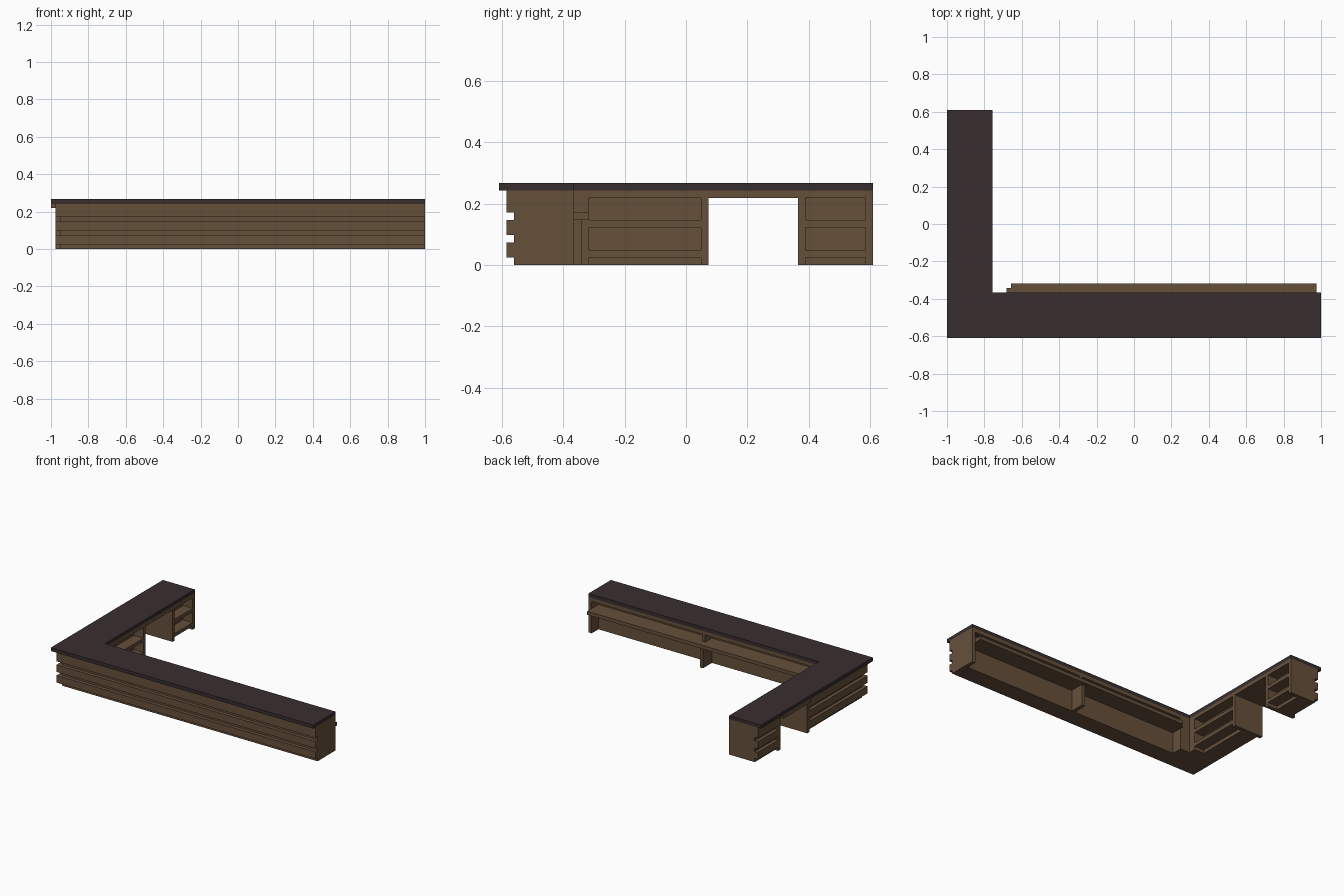
import bpy, bmesh

cube = bpy.data.objects.get("Cube")
if cube:
    bpy.data.objects.remove(cube, do_unlink=True)

U = 1 / 41  # grid module: the counter is 82 x 50 x 11 modules


def material(name, rgb):
    m = bpy.data.materials.new(name)
    m.use_nodes = True
    m.diffuse_color = (*rgb, 1)
    bsdf = m.node_tree.nodes["Principled BSDF"]
    bsdf.inputs["Base Color"].default_value = (*rgb, 1)
    bsdf.inputs["Roughness"].default_value = 0.8
    return m


WOOD = material("brown wood", (0.133, 0.080, 0.044))
DARK = material("dark worktop", (0.040, 0.027, 0.028))


def prism(name, outline, z0, z1, mat=WOOD):
    """Extrude a plan outline, given in modules, from z0 to z1."""
    bm = bmesh.new()
    face = bm.faces.new([bm.verts.new((x * U, y * U, z0 * U)) for x, y in outline])
    top = bmesh.ops.extrude_face_region(bm, geom=[face])["geom"]
    verts = [v for v in top if isinstance(v, bmesh.types.BMVert)]
    bmesh.ops.translate(bm, verts=verts, vec=(0, 0, (z1 - z0) * U))
    bmesh.ops.recalc_face_normals(bm, faces=bm.faces)
    mesh = bpy.data.meshes.new(name)
    bm.to_mesh(mesh)
    bm.free()
    mesh.materials.append(mat)
    ob = bpy.data.objects.new(name, mesh)
    bpy.context.collection.objects.link(ob)
    return ob


def box(name, x, y, z, mat=WOOD):
    return prism(name, [(x[0], y[0]), (x[1], y[0]), (x[1], y[1]), (x[0], y[1])], *z, mat)


# L-shaped worktop
prism("worktop", [(-41, -25), (41, -25), (41, -15), (-31, -15), (-31, 25), (-41, 25)],
      10, 11, DARK)

# Walls behind the cladding
prism("corner_wall", [(-39, -23), (41, -23), (41, -18), (-34, -18), (-34, 3), (-39, 3)], 0, 10)
box("rear_cabinet_wall", (-39, -34), (15, 25), (0, 10))

# Cladding slats wrapping the front and the outer side
for i, z in enumerate([(1, 3), (4, 6), (7, 10)], 1):
    prism(f"corner_slat_{i}", [(-40, -24), (41, -24), (41, -23), (-39, -23), (-39, 3), (-40, 3)], *z)
    box(f"rear_slat_{i}", (-40, -39), (15, 25), z)

# Long counter: end panel, inner corner post, rail, shelf and dividers
box("end_panel", (40, 41), (-18, -15), (0, 10))
box("corner_post", (-34, -28), (-18, -15), (0, 10))
box("long_rail", (-28, 40), (-16, -15), (9, 10))
prism("long_shelf", [(-28, -18), (40, -18), (40, -13), (-27, -13), (-27, -14), (-28, -14)], 6, 7)
box("lower_divider", (4.5, 5.5), (-18, -14), (0, 6))
box("upper_divider", (4.5, 5.5), (-18, -15), (7, 10))

# Wing cabinets: two open shelf units either side of the knee space
for name, y0, y1, side0, side1 in [("inner", -15, 3, 2, 1), ("rear", 15, 25, 1, 1)]:
    box(f"{name}_front_side", (-34, -31), (y0, y0 + side0), (0, 10))
    box(f"{name}_back_side", (-34, -31), (y1 - side1, y1), (0, 10))
    box(f"{name}_rail", (-34, -31), (y0 + side0, y1 - side1), (9, 10))
    for i, z in enumerate([(1, 2), (5, 6)], 1):
        box(f"{name}_shelf_{i}", (-34, -31), (y0 + side0, y1 - side1), z)

# Knee space: cheeks that cap the slats, and the lintel above
box("knee_cheek_front", (-40, -31), (2, 3), (0, 10))
box("knee_cheek_rear", (-40, -31), (15, 16), (0, 10))
box("knee_lintel", (-41, -31), (3, 15), (9, 10))
